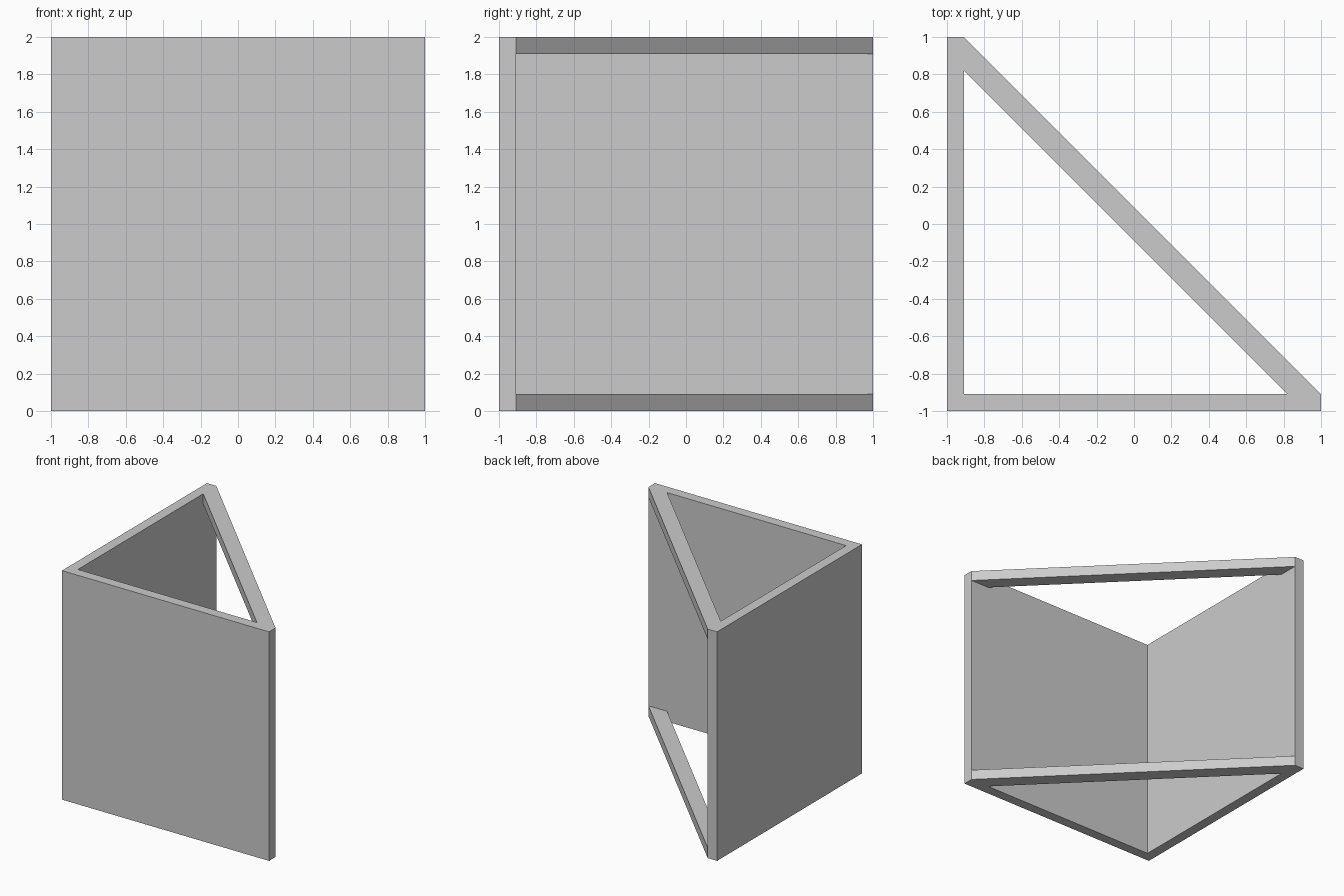
import bpy
import bmesh

cube = bpy.data.objects.get("Cube")
if cube:
    bpy.data.objects.remove(cube, do_unlink=True)

HEIGHT = 2.0
T = 0.09          # wall and rail thickness
IN = -1 + T       # inner face of both walls

grey = bpy.data.materials.new("light grey")
grey.use_nodes = True
colour = (0.6, 0.6, 0.6, 1)
grey.diffuse_color = colour
grey.node_tree.nodes["Principled BSDF"].inputs["Base Color"].default_value = colour


def prism(name, outline, bottom, top):
    """Extrude a flat outline upward from bottom to top."""
    bm = bmesh.new()
    face = bm.faces.new([bm.verts.new((x, y, bottom)) for x, y in outline])
    grown = bmesh.ops.extrude_face_region(bm, geom=[face])
    verts = [v for v in grown["geom"] if isinstance(v, bmesh.types.BMVert)]
    bmesh.ops.translate(bm, verts=verts, vec=(0, 0, top - bottom))
    bmesh.ops.recalc_face_normals(bm, faces=bm.faces)
    mesh = bpy.data.meshes.new(name)
    bm.to_mesh(mesh)
    bm.free()
    mesh.materials.append(grey)
    obj = bpy.data.objects.new(name, mesh)
    bpy.context.collection.objects.link(obj)
    return obj


# Two upright walls meeting in a square corner, as one L-shaped prism
prism("corner_walls",
      [(-1, -1), (1, -1), (1, IN), (IN, IN), (IN, 1), (-1, 1)], 0, HEIGHT)

# Diagonal rails joining the free wall ends
rail = [(IN, 1), (IN, 1 - 2 * T), (1 - 2 * T, IN), (1, IN)]
for name, bottom in (("bottom_rail", 0), ("top_rail", HEIGHT - T)):
    prism(name, rail, bottom, bottom + T)
